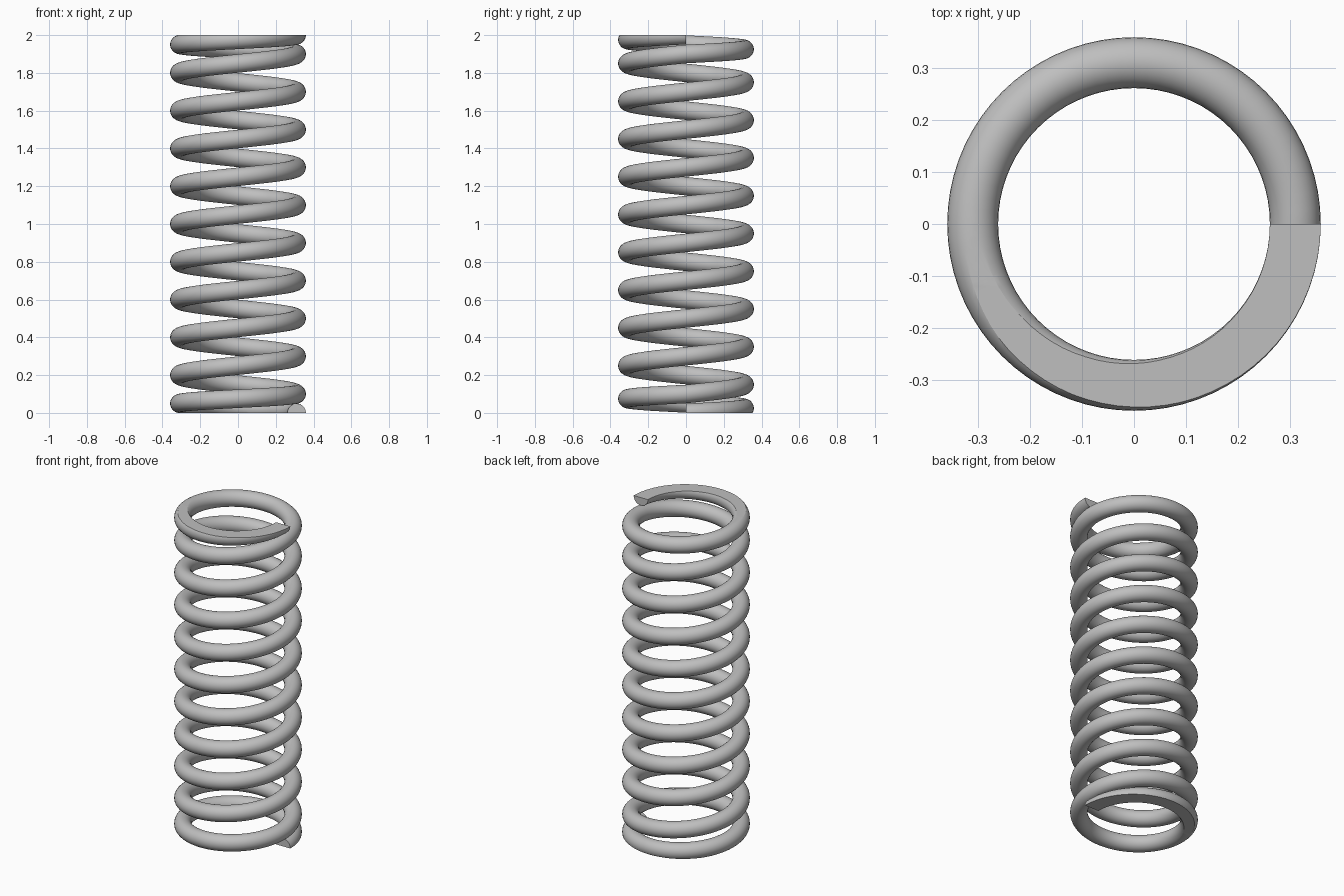
import bpy, bmesh
from math import sin, cos, tau, radians

if "Cube" in bpy.data.objects:
    bpy.data.objects.remove(bpy.data.objects["Cube"])

COIL, WIRE, HEIGHT = 0.3105, 0.049, 2.0
TURNS, STEPS, SIDES = 11, 72, 28


def rise(turn):
    """Height of the wire centre: closed end turns, open turns between."""
    if turn < 1:
        return 0.1 * turn
    if turn > TURNS - 1:
        return HEIGHT - 0.1 * (TURNS - turn)
    return 0.1 + 0.2 * (turn - 1)


steel = bpy.data.materials.new("steel grey")
steel.use_nodes = True
colour = (0.52, 0.52, 0.52, 1)
steel.diffuse_color = colour
steel.node_tree.nodes["Principled BSDF"].inputs["Base Color"].default_value = colour

# Wire swept along the helix
bm = bmesh.new()
rings = []
for i in range(TURNS * STEPS + 1):
    turn = i / STEPS
    a = tau * turn
    ring = []
    for j in range(SIDES):
        b = tau * j / SIDES
        r = COIL + WIRE * cos(b)
        ring.append(bm.verts.new((r * cos(a), r * sin(a), rise(turn) + WIRE * sin(b))))
    rings.append(ring)
for p, q in zip(rings, rings[1:]):
    for j in range(SIDES):
        k = (j + 1) % SIDES
        bm.faces.new((p[j], p[k], q[k], q[j]))
bm.faces.new(rings[0])
bm.faces.new(rings[-1])

# Ground flat ends
for z, up in ((0, -1), (HEIGHT, 1)):
    cut = bmesh.ops.bisect_plane(bm, geom=bm.verts[:] + bm.edges[:] + bm.faces[:],
                                 dist=1e-5, plane_co=(0, 0, z), plane_no=(0, 0, up),
                                 clear_outer=True)
    rim = [e for e in cut["geom_cut"] if isinstance(e, bmesh.types.BMEdge) and e.is_boundary]
    bmesh.ops.triangle_fill(bm, edges=rim, use_beauty=True, normal=(0, 0, up))
bmesh.ops.recalc_face_normals(bm, faces=bm.faces[:])

mesh = bpy.data.meshes.new("coil_spring")
bm.to_mesh(mesh)
bm.free()
mesh.materials.append(steel)
spring = bpy.data.objects.new("coil_spring", mesh)
bpy.context.collection.objects.link(spring)

# Smooth wire, crisp ground edges
bpy.context.view_layer.objects.active = spring
spring.select_set(True)
bpy.ops.object.shade_smooth_by_angle(angle=radians(25))
